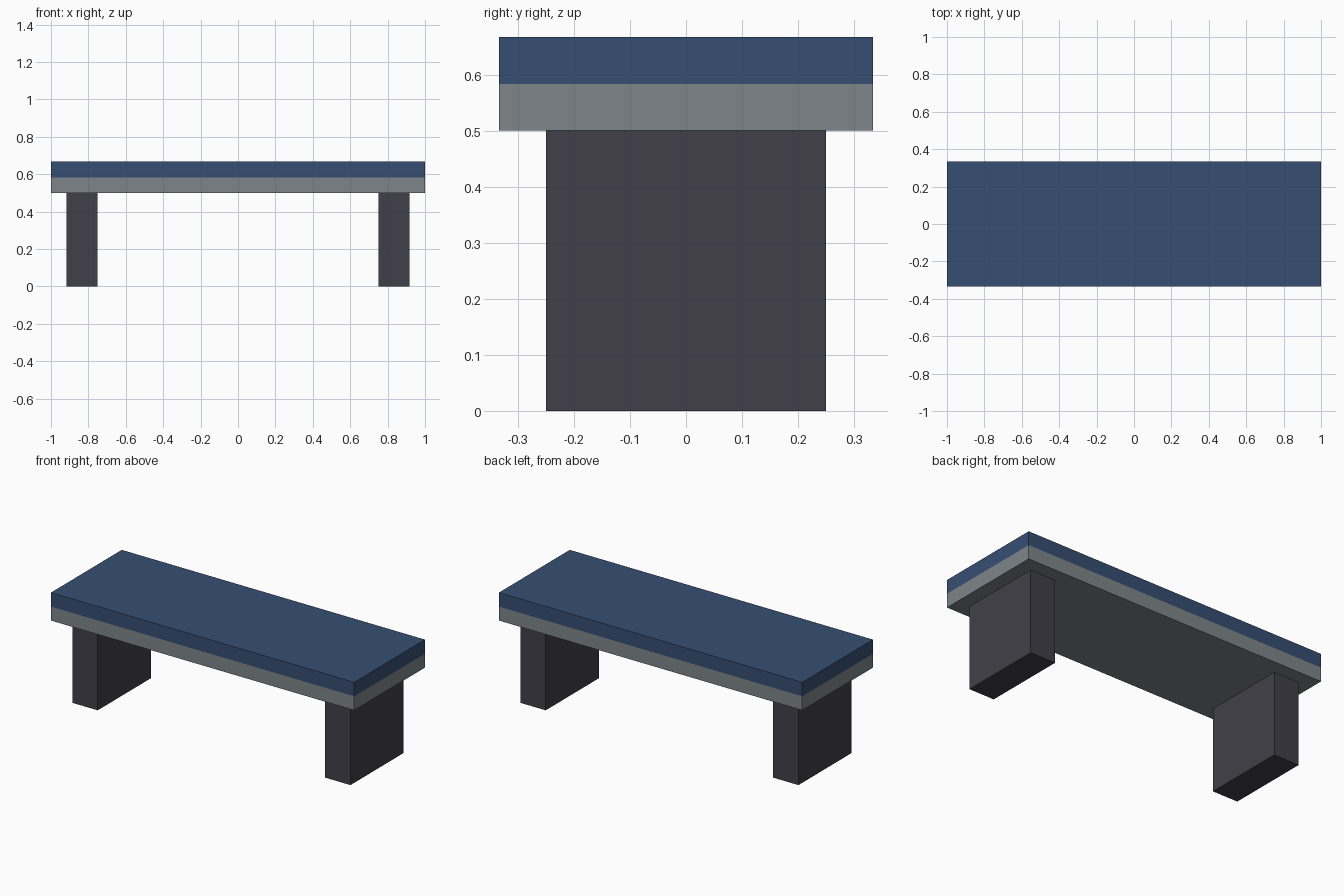
import bpy
import bmesh
from mathutils import Matrix, Vector

cube = bpy.data.objects.get("Cube")
if cube:
    bpy.data.objects.remove(cube, do_unlink=True)


def make_material(name, rgb):
    mat = bpy.data.materials.new(name)
    mat.use_nodes = True
    color = (*rgb, 1.0)
    mat.diffuse_color = color
    mat.node_tree.nodes["Principled BSDF"].inputs["Base Color"].default_value = color
    return mat


def make_box(name, center, size, materials, split_z=None):
    """Box, optionally cut at split_z with the second material above the cut."""
    bm = bmesh.new()
    bmesh.ops.create_cube(bm, size=1, matrix=Matrix.LocRotScale(center, None, size))
    if split_z is not None:
        bmesh.ops.bisect_plane(bm, geom=bm.verts[:] + bm.edges[:] + bm.faces[:],
                               plane_co=(0, 0, split_z), plane_no=(0, 0, 1))
        for face in bm.faces:
            face.material_index = int(face.calc_center_median().z > split_z)
    mesh = bpy.data.meshes.new(name)
    bm.to_mesh(mesh)
    bm.free()
    for mat in materials:
        mesh.materials.append(mat)
    obj = bpy.data.objects.new(name, mesh)
    bpy.context.collection.objects.link(obj)
    return obj


blue = make_material("cushion blue", (0.037, 0.077, 0.168))
grey = make_material("frame grey", (0.209, 0.235, 0.254))
dark = make_material("leg charcoal", (0.053, 0.051, 0.067))

LEG_HEIGHT, SEAT_THICKNESS = 0.5, 1 / 6
seat_middle = LEG_HEIGHT + SEAT_THICKNESS / 2

# Seat slab: grey lower half, blue upper half
make_box("seat", Vector((0, 0, seat_middle)), Vector((2, 2 / 3, SEAT_THICKNESS)),
         [grey, blue], split_z=seat_middle)

# Slab legs, one at each end
for side, sign in (("left", 1), ("right", -1)):
    make_box(side + "_leg", Vector((sign * 5 / 6, 0, LEG_HEIGHT / 2)),
             Vector((1 / 6, 0.5, LEG_HEIGHT)), [dark])
